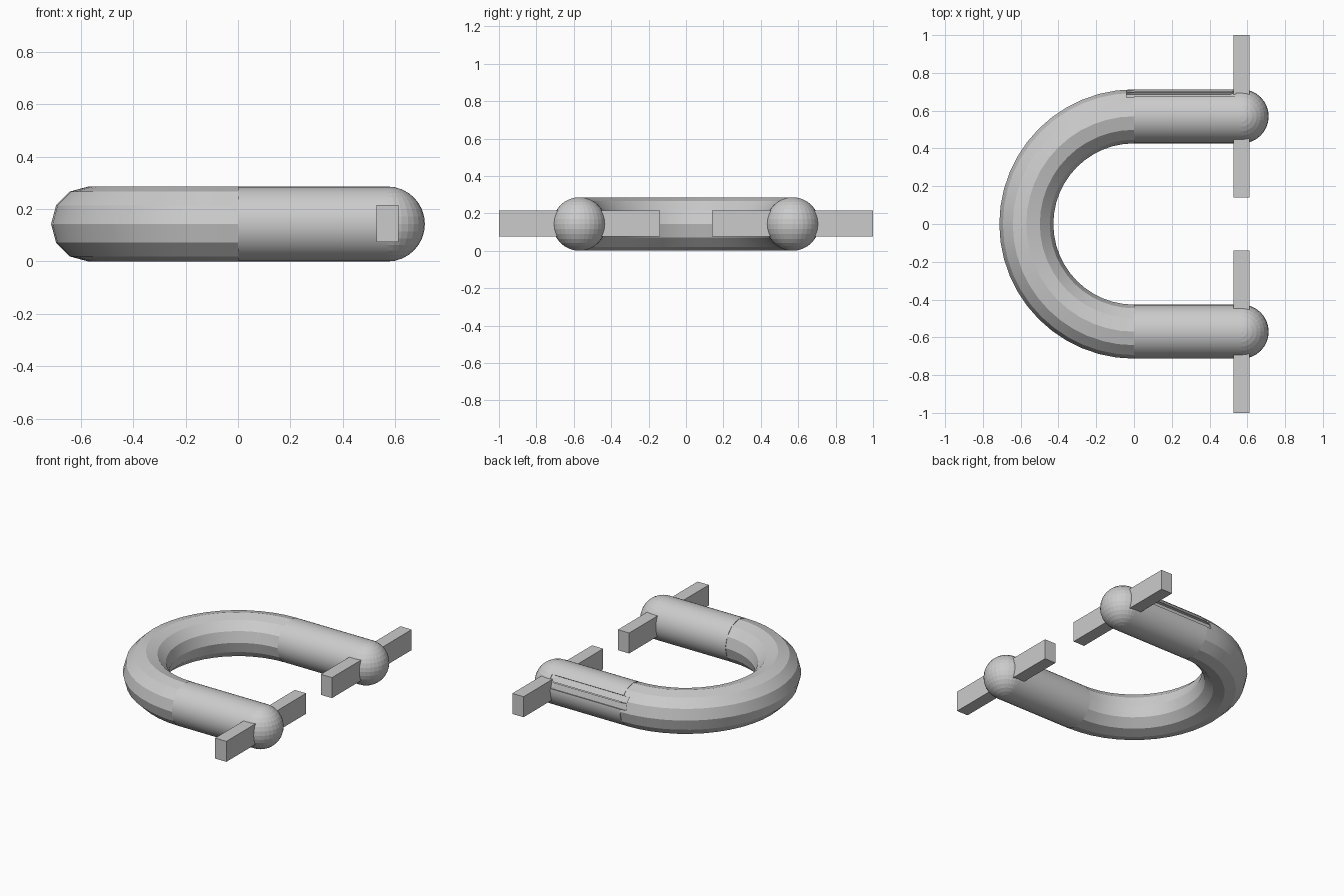
import bpy, bmesh
from math import pi, sin, cos, radians
from mathutils import Matrix, Vector

if "Cube" in bpy.data.objects:
    bpy.data.objects.remove(bpy.data.objects["Cube"])

R, r = 0.57, 0.143      # bend radius, rod radius (also rod centre height)
END = 0.57              # x of the rod ends


def active(ob):
    bpy.ops.object.select_all(action='DESELECT')
    ob.select_set(True)
    bpy.context.view_layer.objects.active = ob


def smooth(ob, deg=25):
    active(ob)
    bpy.ops.object.shade_smooth_by_angle(angle=radians(deg))


def box(name, centre, size):
    bpy.ops.mesh.primitive_cube_add(size=1, location=centre)
    ob = bpy.context.object
    ob.name = name
    ob.scale = size
    return ob


# Half-ring bend: 12-sided section spun through 180 degrees
bm = bmesh.new()
ring = [bm.verts.new((0, R + r * cos(a), r + r * sin(a)))
        for a in (i * pi / 6 for i in range(12))]
start = bm.faces.new(ring)
res = bmesh.ops.spin(bm, geom=[start] + start.edges[:] + ring, cent=(0, 0, r),
                     axis=(0, 0, 1), angle=pi, steps=24, use_duplicate=False)
if start.is_valid and not any(f.is_valid and all(abs(v.co.x) < 1e-4 and v.co.y > 0 for v in f.verts)
                              for f in bm.faces):
    bmesh.ops.contextual_create(bm, geom=start.edges[:])
bmesh.ops.holes_fill(bm, edges=bm.edges[:], sides=0)
bmesh.ops.recalc_face_normals(bm, faces=bm.faces[:])
mesh = bpy.data.meshes.new("bend")
bm.to_mesh(mesh)
bm.free()
bend = bpy.data.objects.new("bend", mesh)
bpy.context.collection.objects.link(bend)

# Straight arms, ball ends and cross bars on both sides
arms = {}
for side, s in (("back", 1), ("front", -1)):
    bpy.ops.mesh.primitive_cylinder_add(vertices=32, radius=r, depth=END,
                                        location=(END / 2, s * R, r),
                                        rotation=(0, pi / 2, 0))
    arms[side] = bpy.context.object
    arms[side].name = side + "_arm"
    bpy.ops.mesh.primitive_uv_sphere_add(segments=32, ring_count=16, radius=r,
                                         location=(END, s * R, r))
    bpy.context.object.name = side + "_ball_end"
    box(side + "_cross_bar", (END, s * R, 0.145), (0.085, 0.86, 0.14))

# Twin shallow grooves along the outer side of the back arm
cutters = []
for deg in (15, 35):
    a = radians(deg)
    c = box("groove_cutter", (0.25, R + r * cos(a), r + r * sin(a)), (0.58, 0.03, 0.04))
    c.rotation_euler = (a, 0, 0)
    c.hide_render = True
    cutters.append(c)
for ob in (bend, arms["back"]):
    for c in cutters:
        mod = ob.modifiers.new("groove", 'BOOLEAN')
        mod.operation = 'DIFFERENCE'
        mod.solver = 'EXACT'
        mod.object = c
        active(ob)
        bpy.ops.object.modifier_apply(modifier=mod.name)
for c in cutters:
    bpy.data.objects.remove(c)

for ob in (bend, arms["back"], arms["front"]):
    smooth(ob)
